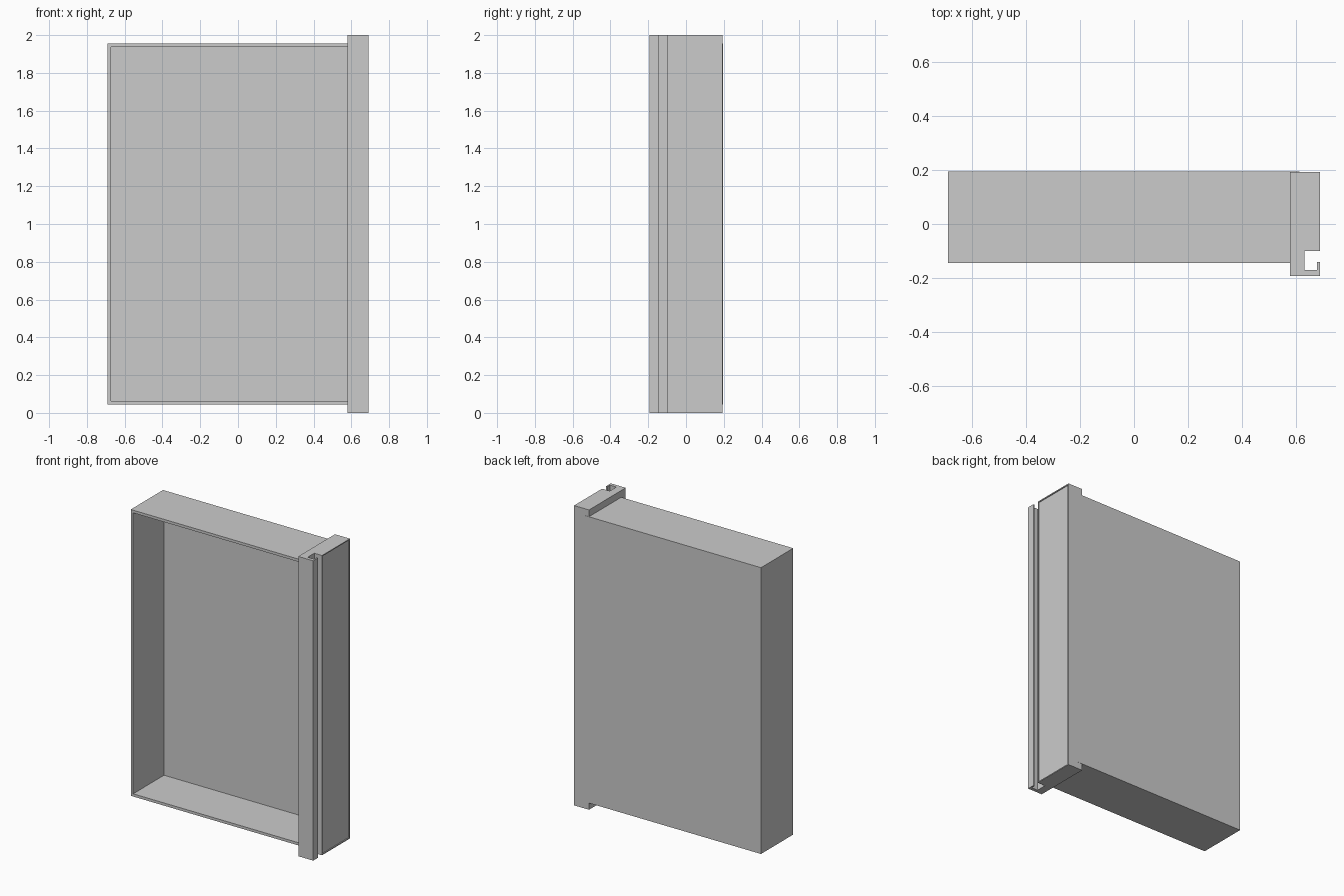
import bpy, bmesh
from mathutils import Vector

if "Cube" in bpy.data.objects:
    bpy.data.objects.remove(bpy.data.objects["Cube"])


def prism(name, profile, z0, z1):
    """Extrude an xy profile from z0 to z1; return the open bmesh."""
    bm = bmesh.new()
    base = bm.faces.new([bm.verts.new((x, y, z0)) for x, y in profile])
    ext = bmesh.ops.extrude_face_region(bm, geom=[base], use_keep_orig=True)
    top = [v for v in ext["geom"] if isinstance(v, bmesh.types.BMVert)]
    bmesh.ops.translate(bm, vec=(0, 0, z1 - z0), verts=top)
    bmesh.ops.recalc_face_normals(bm, faces=bm.faces)
    bm.normal_update()
    return bm


def recess(bm, face, rim, depth):
    """Leave a rim around a face and push its centre inwards."""
    n = face.normal.copy()
    bmesh.ops.inset_region(bm, faces=[face], thickness=rim, use_even_offset=True)
    inner = bmesh.ops.extrude_discrete_faces(bm, faces=[face])["faces"][0]
    bmesh.ops.translate(bm, vec=-n * depth, verts=inner.verts)


def finish(bm, name):
    mesh = bpy.data.meshes.new(name)
    bm.to_mesh(mesh)
    bm.free()
    bpy.context.collection.objects.link(bpy.data.objects.new(name, mesh))


def facing(bm, direction):
    """Largest face pointing in a direction."""
    d = Vector(direction)
    return max((f for f in bm.faces if f.normal.dot(d) > 0.9),
               key=lambda f: f.calc_area())


# Open-fronted box with thin walls
box = prism("box", [(-0.69, -0.145), (0.615, -0.145),
                    (0.615, 0.195), (-0.69, 0.195)], 0.045, 1.955)
recess(box, facing(box, (0, -1, 0)), 0.018, 0.325)
finish(box, "open_box")

# Side post with hooked grip channel and shallow recessed side panel
post = prism("post", [(0.58, -0.193), (0.69, -0.193), (0.69, -0.142),
                      (0.68, -0.142), (0.68, -0.17), (0.633, -0.17),
                      (0.633, -0.10), (0.69, -0.10), (0.69, 0.194),
                      (0.58, 0.194)], 0.0, 2.0)
side = max((f for f in post.faces if f.normal.x > 0.9),
           key=lambda f: f.calc_center_median().x + f.calc_center_median().y)
recess(post, side, 0.007, 0.006)
finish(post, "grip_post")
